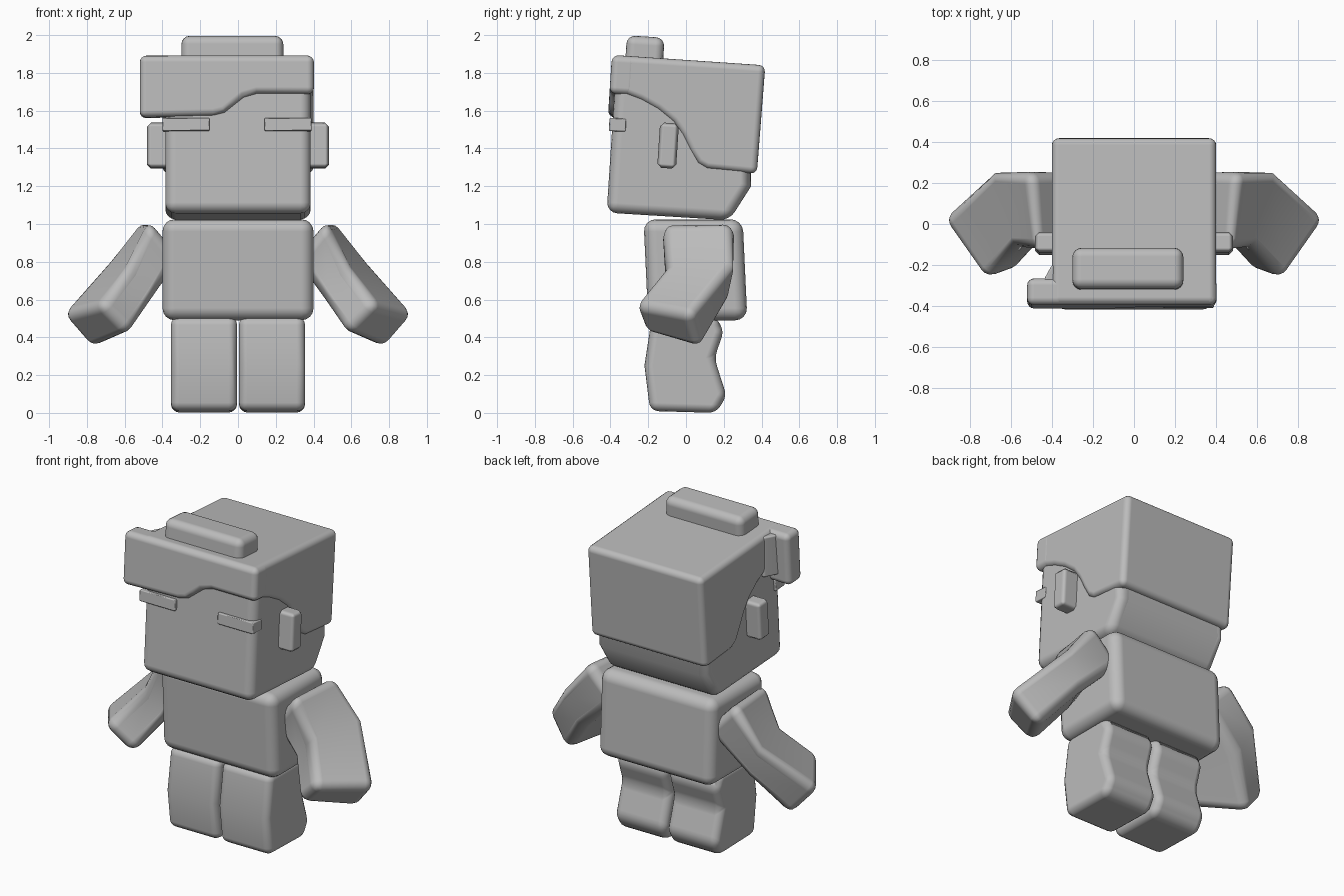
import bpy, bmesh
from mathutils import Matrix, Vector

cube = bpy.data.objects.get("Cube")
if cube:
    bpy.data.objects.remove(cube)

TILT = -0.065  # the head leans back slightly

clay = bpy.data.materials.new("grey clay")
clay.use_nodes = True
clay.diffuse_color = (0.5, 0.5, 0.5, 1)
bsdf = clay.node_tree.nodes["Principled BSDF"]
bsdf.inputs["Base Color"].default_value = (0.5, 0.5, 0.5, 1)


def finish(name, bm, bevel, segments=4):
    """Turn a bmesh into a soft-edged object."""
    bmesh.ops.recalc_face_normals(bm, faces=bm.faces)
    mesh = bpy.data.meshes.new(name)
    bm.to_mesh(mesh)
    bm.free()
    mesh.materials.append(clay)
    mesh.shade_smooth()
    obj = bpy.data.objects.new(name, mesh)
    bpy.context.collection.objects.link(obj)
    mod = obj.modifiers.new("soft edges", 'BEVEL')
    mod.width = bevel
    mod.segments = segments
    mod.limit_method = 'ANGLE'
    mod.angle_limit = 0.6
    mod.harden_normals = True
    return obj


def loft(name, rings, bevel, tilt_about=None, segments=4):
    """Skin matching rings of points and cap both ends."""
    bm = bmesh.new()
    loops = [[bm.verts.new(p) for p in ring] for ring in rings]
    n = len(loops[0])
    for a, b in zip(loops, loops[1:]):
        for i in range(n):
            j = (i + 1) % n
            bm.faces.new((a[i], a[j], b[j], b[i]))
    bm.faces.new(loops[0])
    bm.faces.new(loops[-1][::-1])
    if tilt_about:
        bmesh.ops.rotate(bm, verts=bm.verts, cent=tilt_about,
                         matrix=Matrix.Rotation(TILT, 3, 'X'))
    return finish(name, bm, bevel, segments)


def side_prism(name, profile, x0, x1, bevel):
    """Extrude a (y, z) profile across x."""
    return loft(name, [[(x, y, z) for y, z in profile] for x in (x0, x1)], bevel)


def block(name, centre, size, bevel, tilt=TILT, segments=4):
    bm = bmesh.new()
    bmesh.ops.create_cube(bm, size=1)
    bmesh.ops.scale(bm, vec=size, verts=bm.verts)
    bmesh.ops.rotate(bm, verts=bm.verts, matrix=Matrix.Rotation(tilt, 3, 'X'))
    bmesh.ops.translate(bm, vec=Vector(centre), verts=bm.verts)
    return finish(name, bm, bevel, segments)


# Head, with the nape cut in at the lower back
side_prism("head", [(-0.42, 1.06), (0.23, 1.02), (0.345, 1.20), (0.34, 1.7),
                    (-0.375, 1.75)], -0.385, 0.385, 0.055)

# Hair cap with a sweeping edge along the temples
side_prism("hair", [(-0.395, 1.69), (-0.32, 1.685), (-0.24, 1.655), (-0.15, 1.605),
                    (-0.07, 1.54), (-0.02, 1.47), (0.02, 1.39), (0.06, 1.32),
                    (0.11, 1.29), (0.375, 1.265), (0.42, 1.84), (-0.39, 1.895)],
           -0.4, 0.4, 0.035)

# Fringe with a stepped lower edge, overhanging on the right
fringe = [(-0.52, 1.565), (-0.13, 1.575), (-0.07, 1.59), (-0.02, 1.63), (0.03, 1.67),
          (0.1, 1.69), (0.402, 1.69), (0.402, 1.893), (-0.52, 1.893)]
loft("fringe", [[(x, y, z) for x, z in fringe] for y in (-0.395, -0.265)],
     0.035, tilt_about=(0, -0.39, 1.85))

# Curved web that joins the overhang to the side of the hair
web = [(-0.36, -0.33), (-0.45, -0.3), (-0.43, -0.255), (-0.4, -0.2), (-0.36, -0.2)]
loft("fringe_web", [[(x, y, z) for x, y in web] for z in (1.62, 1.87)], 0.01)

# Tuft on top of the head
block("hair_tuft", (-0.03, -0.218, 1.915), (0.54, 0.2, 0.155), 0.045)

# Torso
side_prism("torso", [(-0.2, 0.49), (0.325, 0.49), (0.30, 1.025), (-0.225, 1.025)],
           -0.4, 0.4, 0.065)

# Arm rings: shoulder, elbow and hand, for the left side
arm = [
    [(0.50, 0.25, 1.02), (0.47, -0.13, 1.02), (0.31, -0.10, 0.82), (0.31, 0.26, 0.82)],
    [(0.69, 0.26, 0.80), (0.58, -0.12, 0.77), (0.44, -0.08, 0.61), (0.58, 0.21, 0.57)],
    [(0.94, 0.02, 0.52), (0.73, -0.28, 0.57), (0.57, -0.22, 0.42), (0.78, 0.08, 0.33)],
]
leg = [(-0.19, 0.01), (0.16, 0.0), (0.215, 0.09), (0.15, 0.29), (0.2, 0.43),
       (0.16, 0.51), (-0.18, 0.51), (-0.22, 0.25)]

for side, s in (("left", 1), ("right", -1)):
    loft(side + "_arm", [[(s * x, y, z) for x, y, z in ring] for ring in arm], 0.055)
    side_prism(side + "_leg", leg, s * 0.005, s * 0.355, 0.055)
    block(side + "_ear", (s * 0.42, -0.095, 1.415), (0.125, 0.1, 0.24), 0.022,
          segments=1)
    block(side + "_eyebrow", (s * 0.27 - 0.005, -0.362, 1.525), (0.25, 0.09, 0.07),
          0.006, segments=1)
